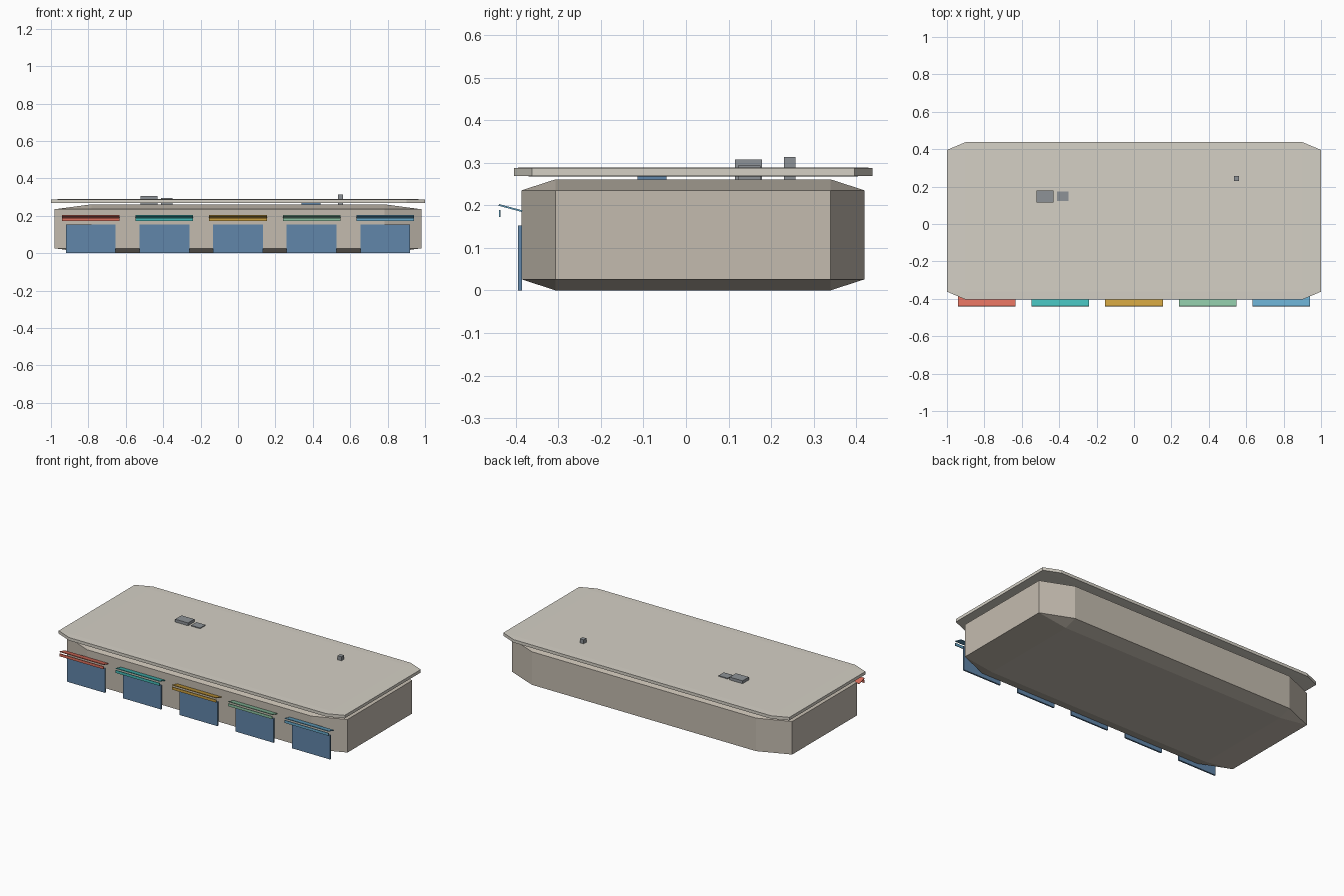
import bpy, bmesh, math
from mathutils import Matrix, Vector

if "Cube" in bpy.data.objects:
    bpy.data.objects.remove(bpy.data.objects["Cube"])


def material(name, rgb):
    m = bpy.data.materials.new(name)
    m.diffuse_color = (*rgb, 1)
    m.use_nodes = True
    m.node_tree.nodes["Principled BSDF"].inputs["Base Color"].default_value = m.diffuse_color
    return m


def box(name, lo, hi, mat=None, bevel=0, tilt=0):
    """Box between two corners; bevel is a fraction of each dimension."""
    lo, hi = Vector(lo), Vector(hi)
    bm = bmesh.new()
    bmesh.ops.create_cube(bm, size=1)
    if bevel:
        bmesh.ops.bevel(bm, geom=bm.edges[:], offset=bevel, segments=1,
                        affect='EDGES', profile=0.5)
    size, centre = hi - lo, (lo + hi) / 2
    bm.transform(Matrix.Translation(centre) @ Matrix.Rotation(tilt, 4, 'X')
                 @ Matrix.Diagonal((*size, 1)))
    mesh = bpy.data.meshes.new(name)
    bm.to_mesh(mesh)
    bm.free()
    ob = bpy.data.objects.new(name, mesh)
    bpy.context.collection.objects.link(ob)
    if mat:
        mesh.materials.append(mat)
    return ob


wall = material("wall", (0.55, 0.50, 0.43))
roof = material("roof", (0.66, 0.63, 0.56))
glass = material("glass", (0.12, 0.24, 0.40))
metal = material("metal", (0.27, 0.29, 0.31))

# Main building and overhanging roof slab
box("building_body", (-0.98, -0.387, 0), (0.98, 0.42, 0.261), wall, 0.1)
box("roof_slab", (-1, -0.404, 0.268), (1, 0.438, 0.289), roof, 0.05)

# Roof equipment, rising from the body through the slab
box("air_unit_large", (-0.52, 0.115, 0.261), (-0.43, 0.178, 0.307), metal)
box("air_unit_small", (-0.413, 0.122, 0.261), (-0.35, 0.175, 0.294), metal)
box("vent_stack", (0.535, 0.23, 0.261), (0.562, 0.257, 0.314), metal)
box("skylight", (0.34, -0.114, 0.261), (0.44, -0.046, 0.268), glass)

# Row of shop fronts: window, tilted awning and hanging valance
colours = [("red", (0.72, 0.16, 0.11)), ("teal", (0.06, 0.50, 0.48)),
           ("ochre", (0.60, 0.35, 0.05)), ("green", (0.26, 0.54, 0.36)),
           ("blue", (0.14, 0.40, 0.60))]
for i, (name, rgb) in enumerate(colours):
    x = (i - 2) * 0.3935
    mat = material(name, rgb)
    box(f"shop_window_{i + 1}", (x - 0.133, -0.395, 0), (x + 0.133, -0.385, 0.152), glass)
    box(f"awning_{i + 1}", (x - 0.154, -0.441, 0.1915), (x + 0.154, -0.384, 0.1955),
        mat, tilt=-math.radians(15))
    box(f"awning_valance_{i + 1}", (x - 0.154, -0.440, 0.172), (x + 0.154, -0.436, 0.189), mat)
